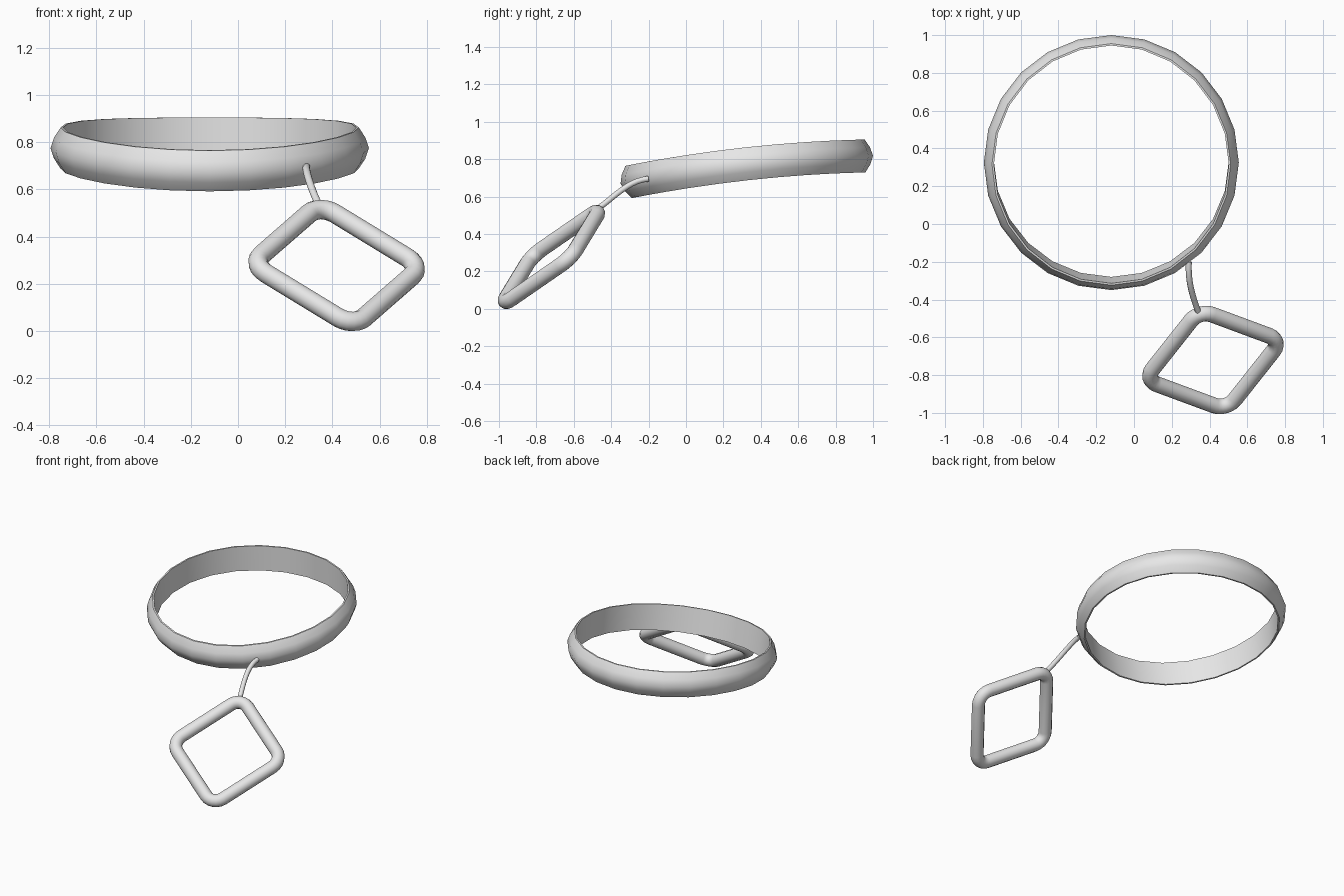
import bpy, bmesh, math
from mathutils import Vector

if "Cube" in bpy.data.objects:
    bpy.data.objects.remove(bpy.data.objects["Cube"])

grey = bpy.data.materials.new("plain grey")
grey.diffuse_color = (0.8, 0.8, 0.8, 1)
grey.use_nodes = True
grey.node_tree.nodes["Principled BSDF"].inputs["Base Color"].default_value = grey.diffuse_color


def skin(name, rows, closed):
    """Join equal cross-section rows into a smooth-shaded surface."""
    bm = bmesh.new()
    rows = [[bm.verts.new(p) for p in row] for row in rows]
    n, m = len(rows), len(rows[0])
    for i in range(n if closed else n - 1):
        a, b = rows[i], rows[(i + 1) % n]
        for j in range(m):
            k = (j + 1) % m
            bm.faces.new((a[j], a[k], b[k], b[j]))
    if not closed:
        bm.faces.new(rows[0])
        bm.faces.new(rows[-1])
    bmesh.ops.recalc_face_normals(bm, faces=bm.faces)
    mesh = bpy.data.meshes.new(name)
    bm.to_mesh(mesh)
    bm.free()
    mesh.materials.append(grey)
    obj = bpy.data.objects.new(name, mesh)
    bpy.context.collection.objects.link(obj)
    bpy.ops.object.select_all(action='DESELECT')
    obj.select_set(True)
    bpy.context.view_layer.objects.active = obj
    bpy.ops.object.shade_smooth_by_angle(angle=math.radians(40))
    return obj


def tube(name, path, radius, sides, ref, closed):
    """Sweep a round section along a path."""
    rows, n = [], len(path)
    for i, p in enumerate(path):
        if closed:
            t = path[(i + 1) % n] - path[i - 1]
        else:
            t = path[min(i + 1, n - 1)] - path[max(i - 1, 0)]
        t.normalize()
        a = (ref - t * ref.dot(t)).normalized()
        b = t.cross(a)
        rows.append([p + (a * math.cos(s) + b * math.sin(s)) * radius
                     for s in (2 * math.pi * k / sides for k in range(sides))])
    return skin(name, rows, closed)


# Band: flat inside, rounded outside, tilted and gently arched front to back
profile = [(0.622, -0.088), (0.632, -0.088), (0.660, -0.045), (0.675, 0),
           (0.660, 0.045), (0.632, 0.088), (0.622, 0.088)]
rows = []
for i in range(24):
    ang = 2 * math.pi * i / 24
    row = []
    for r, h in profile:
        t = r * math.sin(ang)
        slope = 0.11 - 0.139 * t
        up = Vector((0, -slope, 1)).normalized()
        base = Vector((-0.12 + r * math.cos(ang), 0.325 + t,
                       0.775 + 0.11 * t - 0.0695 * t * t))
        row.append(base + up * h)
    rows.append(row)
skin("band", rows, True)

# Pendant frame: tilted square of round bar with rounded corners
centre = Vector((0.418, -0.72, 0.277))
u = Vector((0.665, 0.19, -0.01)).normalized()
v = Vector((-0.145, 0.48, 0.475))
v = (v - u * v.dot(u)).normalized()
half_diag, fillet = 0.378, 0.08
path = []
for c in range(4):
    for s in range(7):
        ang = math.radians(90 * c - 45 + 15 * s)
        d = half_diag - fillet * math.sqrt(2)
        x = d * math.cos(math.pi / 2 * c) + fillet * math.cos(ang)
        y = d * math.sin(math.pi / 2 * c) + fillet * math.sin(ang)
        path.append(centre + u * x + v * y)
tube("pendant_frame", path, 0.042, 12, u.cross(v), True)

# Cord: short curved link from the band to the top corner of the frame
p = [Vector(q) for q in ((0.29, -0.20, 0.695), (0.285, -0.31, 0.685),
                         (0.31, -0.38, 0.60), (0.34, -0.465, 0.54))]
path = []
for i in range(11):
    t = i / 10
    path.append(p[0] * (1 - t) ** 3 + p[1] * 3 * t * (1 - t) ** 2
                + p[2] * 3 * t * t * (1 - t) + p[3] * t ** 3)
tube("cord", path, 0.016, 10, Vector((1, 0, 0)), False)
